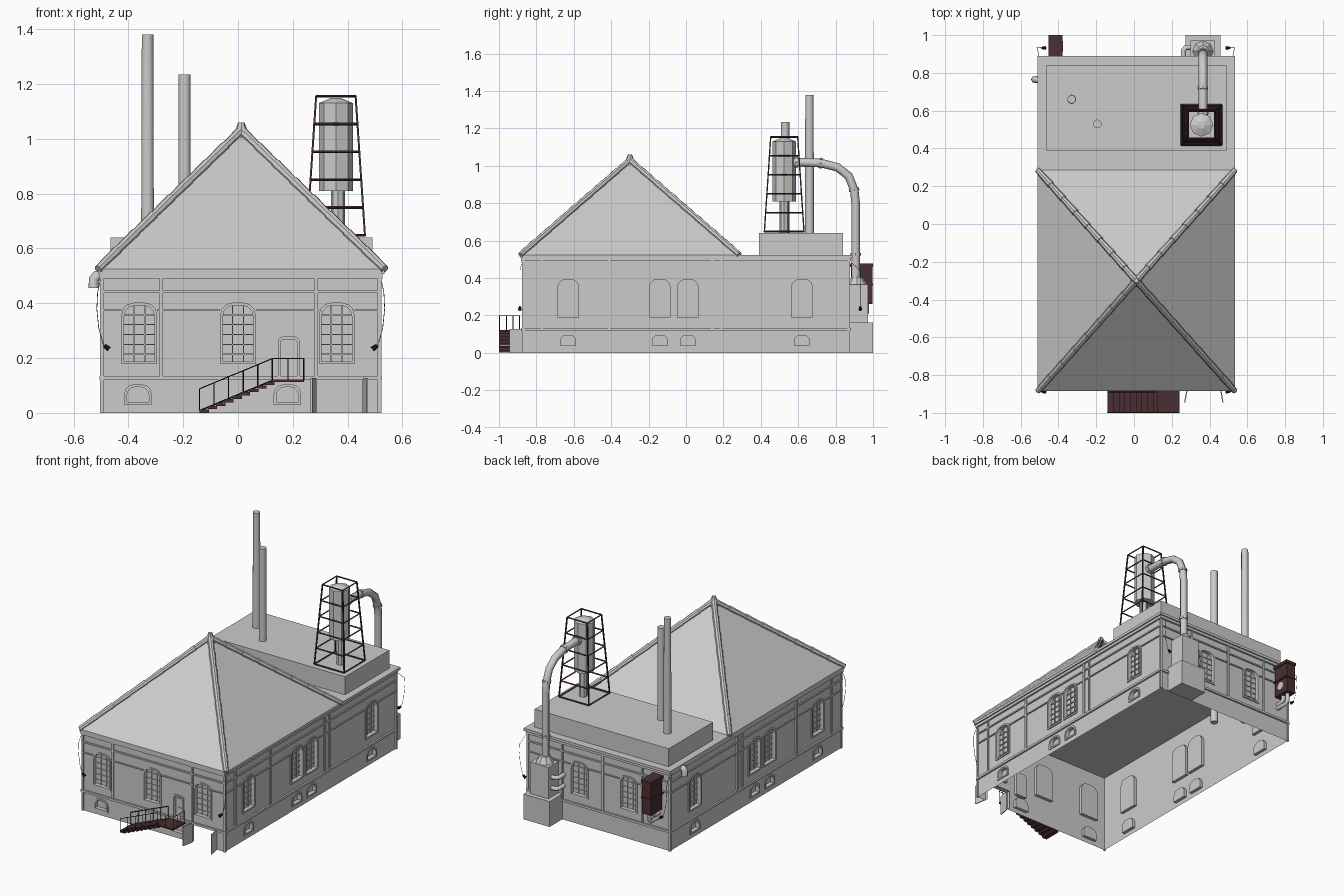
import bpy, bmesh, math
from mathutils import Matrix, Vector

if "Cube" in bpy.data.objects:
    bpy.data.objects.remove(bpy.data.objects["Cube"])

RED = bpy.data.materials.new("dark_red_metal")
RED.diffuse_color = (0.07, 0.028, 0.032, 1)
RED.use_nodes = True
RED.node_tree.nodes["Principled BSDF"].inputs["Base Color"].default_value = RED.diffuse_color
DARK = bpy.data.materials.new("black_metal")
DARK.diffuse_color = (0.02, 0.012, 0.012, 1)
DARK.use_nodes = True
DARK.node_tree.nodes["Principled BSDF"].inputs["Base Color"].default_value = DARK.diffuse_color


def finish(name, bm, mat=None, smooth=False):
    bmesh.ops.recalc_face_normals(bm, faces=bm.faces)
    me = bpy.data.meshes.new(name)
    bm.to_mesh(me)
    bm.free()
    ob = bpy.data.objects.new(name, me)
    bpy.context.collection.objects.link(ob)
    if mat:
        me.materials.append(mat)
    if smooth:
        bpy.context.view_layer.objects.active = ob
        ob.select_set(True)
        bpy.ops.object.shade_smooth_by_angle(angle=math.radians(40))
        ob.select_set(False)
    return ob


def add_box(bm, a, b):
    a, b = Vector(a), Vector(b)
    s = [abs(v) for v in b - a]
    bmesh.ops.create_cube(bm, size=1, matrix=Matrix.Translation((a + b) / 2) @ Matrix.Diagonal((*s, 1)))


def add_rod(bm, a, b, r1, r2=None, n=8):
    a, b = Vector(a), Vector(b)
    rot = (b - a).to_track_quat('Z', 'Y').to_matrix().to_4x4()
    bmesh.ops.create_cone(bm, cap_ends=True, segments=n, radius1=r1, radius2=r1 if r2 is None else r2,
                          depth=(b - a).length, matrix=Matrix.Translation((a + b) / 2) @ rot)


def boxes(name, items, mat=None):
    bm = bmesh.new()
    for a, b in items:
        add_box(bm, a, b)
    return finish(name, bm, mat)


def rods(name, items, mat=None, n=8, smooth=False):
    bm = bmesh.new()
    for it in items:
        add_rod(bm, *it, n=n)
    return finish(name, bm, mat, smooth)


def tube(name, pts, r, mat=None, res=2):
    cu = bpy.data.curves.new(name, 'CURVE')
    cu.dimensions, cu.bevel_depth, cu.bevel_resolution, cu.use_fill_caps = '3D', r, res, True
    sp = cu.splines.new('POLY')
    sp.points.add(len(pts) - 1)
    for p, q in zip(sp.points, pts):
        p.co = (*q, 1)
    ob = bpy.data.objects.new(name, cu)
    bpy.context.collection.objects.link(ob)
    if mat:
        cu.materials.append(mat)
    return ob


# wall coordinates: u along the wall, z up, d outward
def W(side, u, z, d):
    return {'front': (u, -.87 - d, z), 'back': (u, .87 + d, z),
            'right': (.515 + d, u, z), 'left': (-.495 - d, u, z)}[side]


def arch(u, w, z0, z1, r):
    h = w / 2
    pts = [(u - h, z0), (u + h, z0)]
    for cx, a0 in ((u + h - r, 0), (u - h + r, 90)):
        for k in range(4):
            a = math.radians(a0 + 30 * k)
            pts.append((cx + r * math.cos(a), z1 - r + r * math.sin(a)))
    return pts


def loft(bm, side, loops, cap=False):
    rings = [[bm.verts.new(W(side, u, z, d)) for u, z in pts] for pts, d in loops]
    for A, B in zip(rings, rings[1:]):
        for i in range(len(A)):
            j = (i + 1) % len(A)
            bm.faces.new((A[i], A[j], B[j], B[i]))
    if cap:
        bm.faces.new(rings[0])
        bm.faces.new(rings[-1])


SIDE = [-.63, -.14, .01, .62]
WIN = {'front': [-.36, 0, .36], 'right': SIDE, 'left': SIDE, 'back': [-.2, .15]}
LOW = {'front': [-.365, .18], 'right': SIDE, 'left': SIDE, 'back': []}
SPAN = {'front': (-.503, .523), 'back': (-.503, .523), 'right': (-.878, .878), 'left': (-.878, .878)}
STRIP = {'front': [-.28, .285], 'back': [-.3, -.02, .27],
         'right': [-.77, -.41, .14, .19], 'left': [-.77, -.41, .14, .19]}

# openings: recess cutter, frames and glazing bars
cut, frames, bars = bmesh.new(), bmesh.new(), bmesh.new()
openings = [(s, u, .13, .178, .402, .045, 1) for s in WIN for u in WIN[s]]
openings += [(s, u, .1, .03, .104, .035, 0) for s in LOW for u in LOW[s]]
openings.append(('front', .185, .08, .122, .278, .018, 2))
for s, u, w, z0, z1, r, kind in openings:
    outer = arch(u, w, z0, z1, r)
    inner = arch(u, w - .02, z0 + .01, z1 - .01, r - .006)
    loft(cut, s, [(outer, -.02), (outer, .02)], True)
    loft(frames, s, [(outer, 0), (outer, .006), (inner, .006), (inner, -.02)])
    if kind == 1:
        for k in (-1, 1):
            add_box(bars, W(s, u + k * .02 - .002, z0, -.02), W(s, u + k * .02 + .002, z1 - .005, -.014))
        for k in range(1, 6):
            z = z0 + k * .036
            add_box(bars, W(s, u - w / 2, z - .002, -.02), W(s, u + w / 2, z + .002, -.014))
    if kind == 2:
        for z in (.15, .21):
            add_box(bars, W(s, u - .02, z, -.02), W(s, u + .02, z + .04, -.015))
finish("window_and_door_frames", frames)
finish("glazing_bars", bars)
add_box(cut, W('front', .28, -.05, -.02), W('front', .455, .12, .02))
cutter = finish("recess_cutter", cut)
cutter.hide_render = True

# wall shell with recesses, open underneath
body = boxes("walls", [((-.495, -.87, 0), (.515, .87, .51))])
mod = body.modifiers.new("recesses", 'BOOLEAN')
mod.object, mod.operation, mod.solver = cutter, 'DIFFERENCE', 'EXACT'
me = bpy.data.meshes.new_from_object(body.evaluated_get(bpy.context.evaluated_depsgraph_get()))
body.modifiers.clear()
bm = bmesh.new()
bm.from_mesh(me)
doomed = []
for f in bm.faces:
    c = f.calc_center_median()
    hole = abs(c.y + .85) < .001 and .28 < c.x < .455 and c.z < .12
    if (c.z < .001 and abs(f.normal.z) > .9) or c.z > .509 or hole:
        doomed.append(f)
bmesh.ops.delete(bm, geom=doomed, context='FACES')
bm.to_mesh(body.data)
bm.free()
bpy.data.objects.remove(cutter)

# wall bands and upright strips
trim = bmesh.new()
for s, (lo, hi) in SPAN.items():
    for z0, z1, d in ((.12, .134, .011), (.438, .447, .008), (.49, .51, .012)):
        add_box(trim, W(s, lo, z0, 0), W(s, hi, z1, d))
    edges = [lo] + [e for u in WIN[s] for e in (u - .065, u + .065)] + [hi]
    for a, b in zip(edges[::2], edges[1::2]):
        add_box(trim, W(s, a, .371, 0), W(s, b, .378, .007))
    for u in STRIP[s] + [lo + .008, hi - .008]:
        add_box(trim, W(s, u - .006, .0 if u not in STRIP[s] else .13, 0), W(s, u + .006, .495, .008))
finish("wall_trim", trim)

# roof slab, pyramid roof, rear roof block
boxes("roof_slab", [((-.51, -.885, .507), (.535, .89, .524))])
boxes("rear_roof_block", [((-.465, .39, .52), (.49, .84, .64))])
apex = Vector((.012, -.3, 1.03))
corners = [Vector(c) for c in ((-.51, -.885, .524), (.535, -.885, .524), (.535, .285, .524), (-.51, .285, .524))]
bm = bmesh.new()
vs = [bm.verts.new(c) for c in corners]
top = bm.verts.new(apex)
bm.faces.new(vs)
for i in range(4):
    bm.faces.new((vs[i], vs[(i + 1) % 4], top))
finish("pyramid_roof", bm)
N = 8
caps = [(c.lerp(apex, k / N), c.lerp(apex, (k + 1.08) / N), .015, .019) for c in corners for k in range(N)]
rods("hip_ridge_tiles", caps)
rods("roof_finial", [((.012, -.3, .995), (.012, -.3, 1.06), .034, .012)])

# chimneys reaching down inside
rods("chimneys", [((-.33, .66, .17), (-.33, .66, 1.38), .026, .022),
                  ((-.195, .53, .17), (-.195, .53, 1.235), .023)], n=10, smooth=True)

# water tower: frame, tank and feed pipe
cx, cy = .357, .525
levels = [(.648 + .1014 * k, .106 - .0068 * k) for k in range(6)]
ring = lambda z, h: [Vector((cx + a * h, cy + b * h, z)) for a, b in ((-1, -1), (1, -1), (1, 1), (-1, 1))]
fr = [(p, q, .005) for p, q in zip(ring(*levels[0]), ring(*levels[-1]))]
for lv in levels:
    r = ring(*lv)
    fr += [(r[i], r[(i + 1) % 4], .005) for i in range(4)]
rods("tower_frame", fr, RED, n=4)
rods("tower_tank", [((cx, cy, .81), (cx, cy, 1.13), .062), ((cx, cy, 1.13), (cx, cy, 1.148), .062, .02)])
rods("tank_stand_pipe", [((cx + .008, cy, .64), (cx + .008, cy, .82), .025)])

# large duct with flanges and its base housing at the back
dx = .365
duct = [(dx, .56, 1.02), (dx, .72, 1.015), (dx, .81, .992), (dx, .87, .945), (dx, .9, .87), (dx, .907, .8), (dx, .907, .38)]
tube("bent_duct", duct, .023)
rods("duct_flanges", [((dx, .712, 1.016), (dx, .728, 1.013), .028), ((dx, .897, .88), (dx, .9, .865), .028),
                      ((dx, .907, .52), (dx, .907, .535), .028), ((dx, .58, 1.02), (dx, .6, 1.02), .03)])
boxes("duct_housing", [((.272, .87, 0), (.458, 1, .163)), ((.3, .87, .163), (.43, .972, .365))])
rods("duct_housing_cap", [((dx, .915, .365), (dx, .915, .405), .055, .03)])
for z in (.22, .29):
    tube("housing_side_pipe", [(.31, .935, z), (.275, .935, z), (.262, .92, z), (.262, .865, z)], .014)

# red back-wall cabinet with port and pipes
boxes("wall_cabinet", [((-.448, .882, .262), (-.385, .996, .475)), ((-.452, .875, .458), (-.378, 1, .478)),
                       ((-.452, .875, .36), (-.378, 1, .37))], RED)
rods("cabinet_port", [((-.388, .94, .315), (-.377, .94, .315), .028)], n=16)
for y, z in ((.965, .2), (.925, .225)):
    tube("cabinet_pipe", [(-.415, y, .27), (-.415, y, z + .015), (-.415, y - .015, z), (-.415, .86, z)], .013)

# elbow vent on the left wall
tube("side_vent", [(-.48, .765, .5), (-.515, .765, .5), (-.526, .765, .488), (-.526, .765, .455)], .019)

# front stair with landing and railing
steps, rails = [], []
for k in range(9):
    x, z = -.14 + .03 * k, .006 + .0125 * k
    steps.append(((x, -1, z - .005), (x + .034, -.885, z + .007)))
steps.append(((.125, -1, .113), (.24, -.87, .121)))
boxes("stair_treads", steps, RED)
lift = Vector((0, 0, .08))
for y in (-.997, -.89):
    foot, knee, end = Vector((-.14, y, .008)), Vector((.125, y, .118)), Vector((.24, y, .118))
    for a, b in ((foot, knee), (knee, end)):
        if y < -.9 or a is foot:
            rails += [(a, b, .003), (a + lift, b + lift, .002)]
    posts = [foot.lerp(knee, k / 5) for k in range(6)] + ([knee.lerp(end, .5), end] if y < -.9 else [])
    rails += [(p, p + lift, .002) for p in posts]
rails.append((Vector((.24, -.997, .198)), Vector((.24, -.89, .198)), .002))
rails += [(Vector((.24, y, .118)), Vector((.24, y, .198)), .002) for y in (-.96, -.925, -.89)]
rods("stair_railing", rails, DARK, n=4)

# two open cellar doors
for name, x0, x1 in (("left_cellar_door", .28, .265), ("right_cellar_door", .455, .468)):
    bm = bmesh.new()
    out = []
    for w in (0, .006):
        out.append([bm.verts.new((x + w, y, z)) for x, y, z in
                    ((x0, -.87, 0), (x1, -.945, 0), (x1, -.945, .128), (x0, -.87, .128))])
    bm.faces.new(out[0])
    bm.faces.new(out[1])
    for i in range(4):
        bm.faces.new((out[0][i], out[0][i - 1], out[1][i - 1], out[1][i]))
    finish(name, bm)

# corner lamps on thin cables
for sx in (-1, 1):
    for y in (-.888, .932):
        P = lambda x, z, dy=0: (.01 + sx * x, y + dy, z)
        back = -.05 if y > 0 else .01
        tube("lamp_cable", [P(.512, .485, back), P(.522, .44), P(.525, .38), P(.518, .31), P(.5, .245)], .0012, DARK, 0)
        rods("corner_lamp", [(P(.498, .246), P(.48, .232), .006, .01)], DARK)
